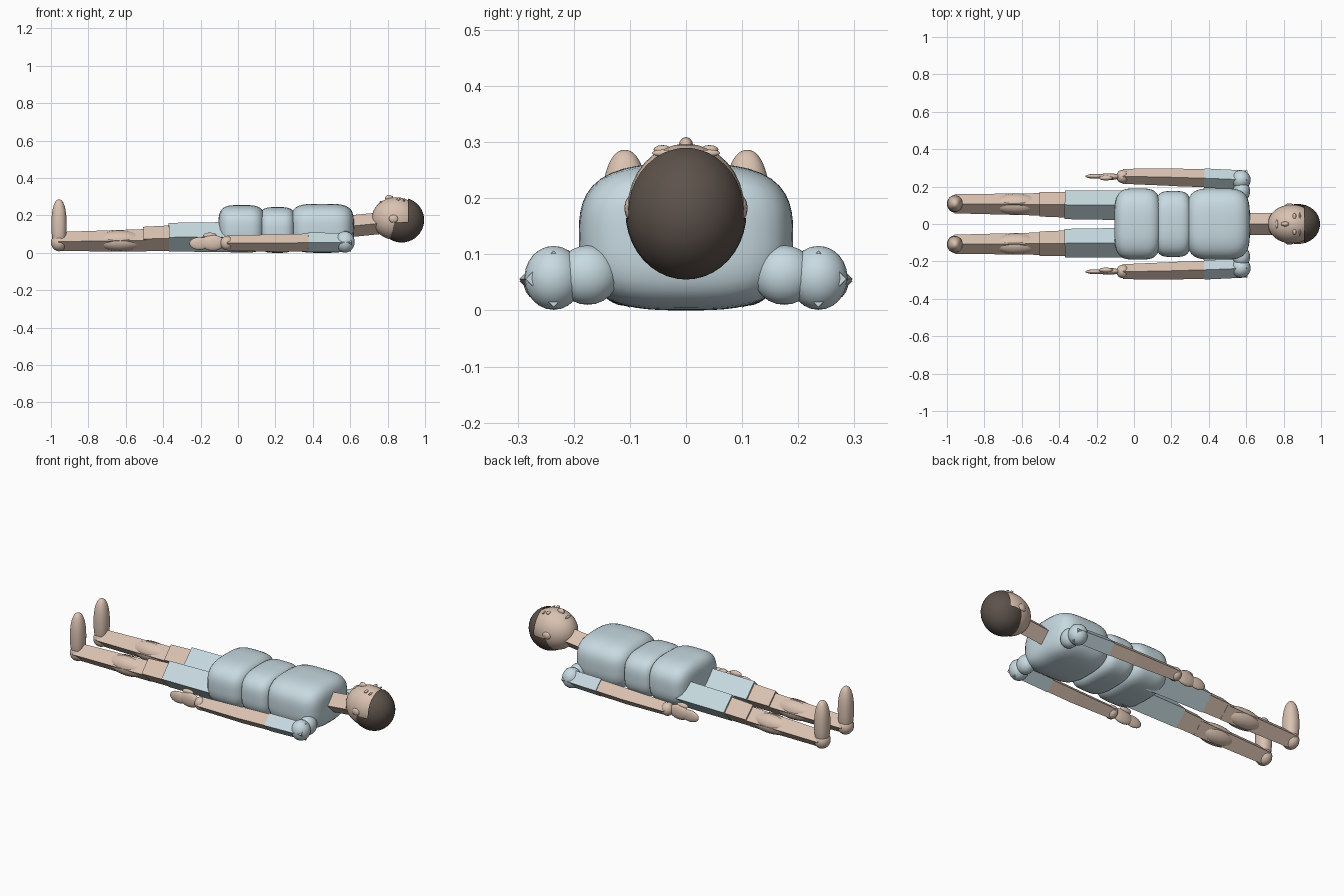
import bpy, bmesh, math
from mathutils import Vector, Matrix

if "Cube" in bpy.data.objects:
    bpy.data.objects.remove(bpy.data.objects["Cube"])


def material(name, rgb):
    m = bpy.data.materials.new(name)
    m.diffuse_color = (*rgb, 1)
    m.use_nodes = True
    m.node_tree.nodes["Principled BSDF"].inputs["Base Color"].default_value = m.diffuse_color
    return m


SKIN = material("skin", (0.70, 0.54, 0.44))
CLOTH = material("cloth", (0.57, 0.70, 0.75))
HAIR = material("hair", (0.11, 0.085, 0.07))


def finish(name, bm, mat, smooth=True):
    me = bpy.data.meshes.new(name)
    bmesh.ops.recalc_face_normals(bm, faces=bm.faces)
    for f in bm.faces:
        f.smooth = smooth
    bm.to_mesh(me)
    bm.free()
    me.materials.append(mat)
    ob = bpy.data.objects.new(name, me)
    bpy.context.collection.objects.link(ob)
    return ob


def ellipsoid(name, c, r, mat, seg=24):
    bm = bmesh.new()
    bmesh.ops.create_uvsphere(bm, u_segments=seg, v_segments=seg // 2, radius=1,
                              matrix=Matrix.LocRotScale(Vector(c), None, Vector(r)))
    return finish(name, bm, mat)


def soft_block(name, c, r, mat, section=3, length=4):
    """Rounded block with a superellipse section across x."""
    bm = bmesh.new()
    bmesh.ops.create_cube(bm, size=2)
    bmesh.ops.subdivide_edges(bm, edges=bm.edges[:], cuts=13, use_grid_fill=True)
    for v in bm.verts:
        x, y, z = (math.tan(t * math.pi / 4) for t in v.co)
        s = (abs(y) ** section + abs(z) ** section) ** (length / section) + abs(x) ** length
        k = s ** (-1 / length)
        v.co = [c[0] + x * k * r[0], c[1] + y * k * r[1], c[2] + z * k * r[2]]
    return finish(name, bm, mat)


def limb(name, a, b, ra, rb, mat):
    """Four-sided tapered limb with its ridges up, down and sideways."""
    a, b = Vector(a), Vector(b)
    d = b - a
    bm = bmesh.new()
    bmesh.ops.create_cone(bm, cap_ends=True, segments=4, radius1=ra, radius2=rb, depth=d.length,
                          matrix=Matrix.Translation((a + b) / 2) @ d.to_track_quat('Z', 'Y').to_matrix().to_4x4())
    return finish(name, bm, mat, False)


# Torso
soft_block("pelvis", (0.02, 0, 0.128), (0.125, 0.19, 0.127), CLOTH)
soft_block("waist", (0.21, 0, 0.122), (0.10, 0.176, 0.122), CLOTH)
soft_block("chest", (0.45, 0, 0.131), (0.17, 0.191, 0.131), CLOTH)

# Neck and head
limb("neck", (0.58, 0, 0.14), (0.80, 0, 0.162), 0.058, 0.058, SKIN)
HC, HR = (0.845, 0, 0.183), (0.13, 0.104, 0.114)
ellipsoid("head", HC, HR, SKIN, 32)


def on_face(name, x, y, r):
    z = HC[2] + HR[2] * math.sqrt(1 - ((x - HC[0]) / HR[0]) ** 2 - (y / HR[1]) ** 2)
    ellipsoid(name, (x, y, z), r, SKIN, 12)


on_face("nose", 0.808, 0, (0.022, 0.013, 0.017))
on_face("mouth", 0.763, 0, (0.007, 0.025, 0.006))
for s in (-1, 1):
    on_face("eye", 0.858, s * 0.042, (0.010, 0.016, 0.008))
    on_face("brow", 0.887, s * 0.042, (0.005, 0.019, 0.006))
    ellipsoid("ear", (0.832, s * 0.098, 0.182), (0.026, 0.012, 0.022), SKIN, 12)

# Hair cap with the face area opened up
bm = bmesh.new()
bmesh.ops.create_uvsphere(bm, u_segments=32, v_segments=20, radius=1,
                          matrix=Matrix.LocRotScale(Vector((0.875, 0, 0.175)), None, Vector((0.12, 0.108, 0.12))))
for co, no in (((0.91, 0, 0), (1, 0, 0)), ((0, 0, 0.165), (0, 0, 1))):
    bmesh.ops.bisect_plane(bm, geom=bm.verts[:] + bm.edges[:] + bm.faces[:], plane_co=co, plane_no=no)
face_area = [f for f in bm.faces if f.calc_center_median().x < 0.91 and f.calc_center_median().z > 0.165]
bmesh.ops.delete(bm, geom=face_area, context='FACES')
finish("hair", bm, HAIR)

# Arms and legs on both sides
for s, side in ((-1, "right"), (1, "left")):
    def P(x, y, z):
        return (x, s * y, z)

    ellipsoid(side + "_shoulder", P(0.575, 0.175, 0.063), (0.046, 0.055, 0.053), CLOTH)
    ellipsoid(side + "_sleeve_cap", P(0.572, 0.236, 0.058), (0.052, 0.052, 0.057), CLOTH)
    limb(side + "_sleeve", P(0.605, 0.236, 0.056), P(0.375, 0.245, 0.056), 0.05, 0.052, CLOTH)
    limb(side + "_upper_arm", P(0.40, 0.244, 0.055), P(0.20, 0.25, 0.052), 0.048, 0.047, SKIN)
    limb(side + "_forearm", P(0.22, 0.25, 0.052), P(-0.06, 0.255, 0.052), 0.047, 0.040, SKIN)
    ellipsoid(side + "_wrist", P(-0.06, 0.254, 0.052), (0.035, 0.036, 0.038), SKIN)
    ellipsoid(side + "_palm", P(-0.135, 0.253, 0.053), (0.065, 0.018, 0.042), SKIN)
    ellipsoid(side + "_fingers", P(-0.205, 0.255, 0.05), (0.055, 0.013, 0.034), SKIN)
    ellipsoid(side + "_thumb", P(-0.15, 0.246, 0.092), (0.037, 0.013, 0.016), SKIN, 16)

    limb(side + "_trouser_leg", P(0.0, 0.10, 0.085), P(-0.37, 0.103, 0.083), 0.08, 0.077, CLOTH)
    limb(side + "_thigh", P(-0.35, 0.103, 0.078), P(-0.505, 0.105, 0.074), 0.069, 0.065, SKIN)
    limb(side + "_shin", P(-0.49, 0.105, 0.067), P(-0.96, 0.108, 0.06), 0.060, 0.051, SKIN)
    ellipsoid(side + "_calf", P(-0.63, 0.107, 0.064), (0.13, 0.056, 0.055), SKIN)
    ellipsoid(side + "_heel", P(-0.957, 0.108, 0.055), (0.043, 0.047, 0.047), SKIN)
    soft_block(side + "_foot", P(-0.957, 0.109, 0.150), (0.041, 0.044, 0.136), SKIN, 2.3, 2.2)
